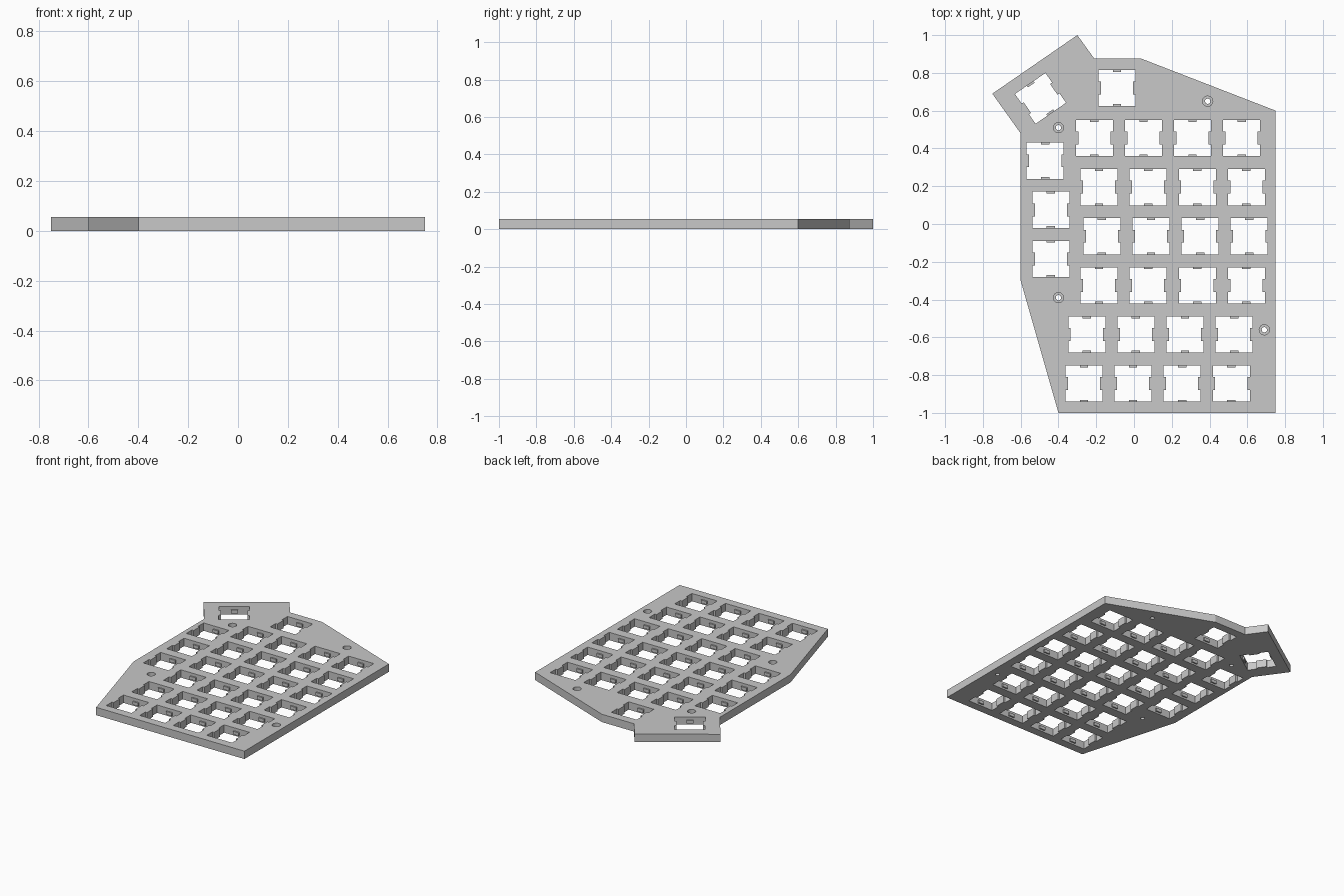
import bpy
import math
from mathutils import Matrix, Vector

THICK = 0.055
PITCH = 0.26

cube = bpy.data.objects.get("Cube")
if cube:
    bpy.data.objects.remove(cube, do_unlink=True)

# Single plain grey material
grey = bpy.data.materials.new("plate_grey")
grey.use_nodes = True
grey.diffuse_color = (0.58, 0.58, 0.58, 1)
grey.node_tree.nodes["Principled BSDF"].inputs["Base Color"].default_value = (0.58, 0.58, 0.58, 1)

# Plate outline, going round from the rear tip
outline = [(-0.30, 1.0), (-0.75, 0.69), (-0.60, 0.48), (-0.60, -0.30), (-0.40, -1.0),
           (0.75, -1.0), (0.75, 0.60), (0.04, 0.875), (-0.21, 0.875)]

# Switch openings: x, y, angle. Six staggered rows of four, then the outer keys
rows = [(-0.21, 0.455), (-0.185, 0.195), (-0.17, -0.065),
        (-0.185, -0.325), (-0.25, -0.585), (-0.265, -0.845)]
keys = [(x + i * PITCH, y, 0) for x, y in rows for i in range(4)]
keys += [(-0.47, 0.335, 0), (-0.44, 0.075, 0), (-0.44, -0.185, 0),
         (-0.09, 0.72, 0), (-0.495, 0.665, math.radians(34.6))]
screws = [(-0.40, 0.51), (0.39, 0.65), (-0.40, -0.39), (0.69, -0.56)]


def key_matrix(key):
    return Matrix.Translation((key[0], key[1], 0)) @ Matrix.Rotation(key[2], 4, "Z")


def opening():
    """Square opening, with a shallow step inward in the middle of each side wall."""
    w, h, inner, step = 0.098, 0.096, 0.085, 0.034
    right = [(w, -h), (w, -step), (inner, -step), (inner, step), (w, step), (w, h)]
    return right + [(-x, -y) for x, y in right]


def circle(r, n=24):
    return [(r * math.cos(math.tau * i / n), r * math.sin(math.tau * i / n)) for i in range(n)]


def add_loop(curve, points, matrix=Matrix.Identity(4)):
    spline = curve.splines.new("POLY")
    spline.points.add(len(points) - 1)
    for p, (x, y) in zip(spline.points, points):
        p.co = (*(matrix @ Vector((x, y, 0))), 1)
    spline.use_cyclic_u = True


def extruded(name, loops, z0, z1):
    """Fill the loops (inner loops become holes) and extrude to a mesh."""
    curve = bpy.data.curves.new(name + "_profile", "CURVE")
    curve.dimensions = "2D"
    curve.fill_mode = "BOTH"
    curve.extrude = (z1 - z0) / 2
    for points, matrix in loops:
        add_loop(curve, points, matrix)
    temp = bpy.data.objects.new(name + "_profile", curve)
    bpy.context.collection.objects.link(temp)
    mesh = bpy.data.meshes.new_from_object(temp.evaluated_get(bpy.context.evaluated_depsgraph_get()))
    bpy.data.objects.remove(temp, do_unlink=True)
    mesh.transform(Matrix.Translation((0, 0, (z0 + z1) / 2)))
    mesh.materials.clear()
    mesh.materials.append(grey)
    obj = bpy.data.objects.new(name, mesh)
    bpy.context.collection.objects.link(obj)
    for poly in mesh.polygons:
        poly.use_smooth = False
    return obj


# Plate in two layers: narrow screw holes below, wide counterbores above
SEAT = 0.025
holes = [(opening(), key_matrix(k)) for k in keys]
border = [(outline, Matrix.Identity(4))]
for name, radius, z0, z1 in (("lower_plate", 0.014, 0, SEAT), ("upper_plate", 0.027, SEAT, THICK)):
    bores = [(circle(radius), Matrix.Translation((x, y, 0))) for x, y in screws]
    extruded(name, border + holes + bores, z0, z1)

# Small retaining clips in the front and rear wall of every opening
clip = [(-0.022, 0.086), (0.022, 0.086), (0.022, 0.0965), (-0.022, 0.0965)]
half_turn = Matrix.Rotation(math.pi, 4, "Z")
clips = [(clip, key_matrix(k) @ turn) for k in keys for turn in (Matrix.Identity(4), half_turn)]
extruded("switch_clips", clips, 0.012, 0.034)
